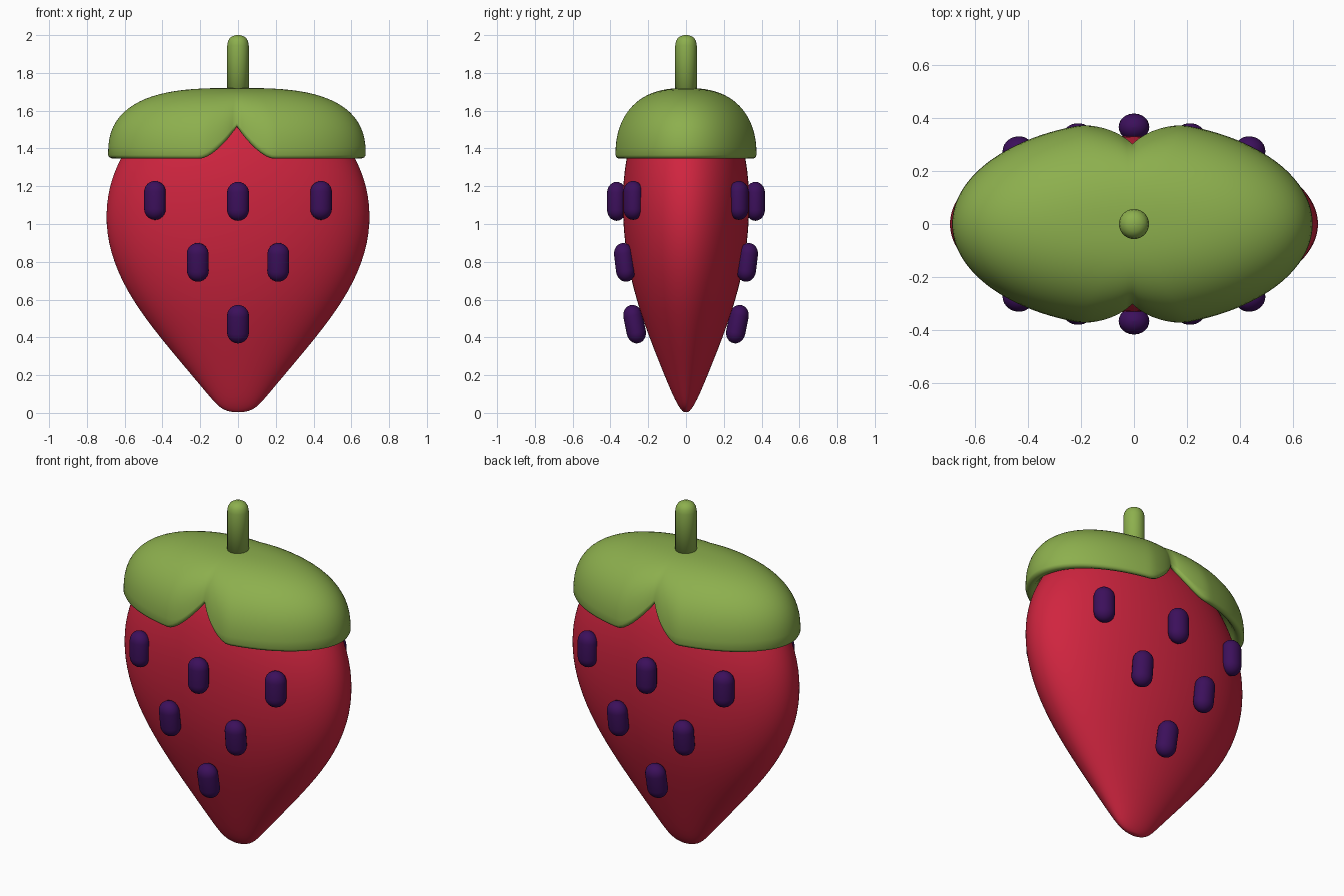
import bpy, bmesh, math
from mathutils import Matrix

if "Cube" in bpy.data.objects:
    bpy.data.objects.remove(bpy.data.objects["Cube"])


def material(name, rgb):
    m = bpy.data.materials.new(name)
    m.diffuse_color = (*rgb, 1)
    m.use_nodes = True
    m.node_tree.nodes["Principled BSDF"].inputs["Base Color"].default_value = m.diffuse_color
    return m


RED = material("berry red", (0.63, 0.018, 0.05))
GREEN = material("leaf green", (0.265, 0.43, 0.075))
PURPLE = material("seed purple", (0.045, 0.005, 0.105))


def skin(name, rings, mat, matrix=Matrix(), angle=180):
    """Bridge rings of points (bottom to top, counter-clockwise) and close both ends."""
    bm = bmesh.new()
    loops = [[bm.verts.new(p) for p in ring] for ring in rings]
    n = len(loops[0])
    for a, b in zip(loops, loops[1:]):
        for i in range(n):
            j = (i + 1) % n
            bm.faces.new((a[i], a[j], b[j], b[i]))
    bm.faces.new(loops[0][::-1])
    bm.faces.new(loops[-1])
    bm.transform(matrix)
    bmesh.ops.recalc_face_normals(bm, faces=bm.faces)
    for f in bm.faces:
        f.smooth = True
    me = bpy.data.meshes.new(name)
    bm.to_mesh(me)
    bm.free()
    me.materials.append(mat)
    ob = bpy.data.objects.new(name, me)
    bpy.context.collection.objects.link(ob)
    return ob


def ellipse(z, rx, ry, n):
    return [(rx * math.cos(2 * math.pi * i / n), ry * math.sin(2 * math.pi * i / n), z)
            for i in range(n)]


# Berry body: flattened, pointed at the bottom (z, half width, half depth)
body_profile = [
    (0.004, 0.02, 0.010), (0.008, 0.055, 0.018), (0.03, 0.10, 0.036), (0.08, 0.145, 0.064),
    (0.2, 0.245, 0.115), (0.4, 0.415, 0.195), (0.6, 0.565, 0.265), (0.8, 0.665, 0.312),
    (1.0, 0.707, 0.335), (1.2, 0.688, 0.337), (1.36, 0.62, 0.315), (1.48, 0.54, 0.285),
    (1.57, 0.42, 0.235), (1.62, 0.28, 0.16), (1.64, 0.1, 0.06)]
body = skin("berry_body", [ellipse(z, a, b, 48) for z, a, b in body_profile], RED)
sub = body.modifiers.new("smooth", 'SUBSURF')
sub.levels = sub.render_levels = 2

# Leaf cap: dome with a V notch at front and back, and a hollow rounded rim
SEG, STEPS = 160, 22
BASE, HEIGHT = 1.365, 0.355
columns = []
for i in range(SEG):
    t = 2 * math.pi * i / SEG
    ox, oy = 0.682 * math.cos(t), 0.39 * math.sin(t)
    c2 = math.cos(t) ** 2
    n, p = 2.4 + 0.6 * c2, 0.45 - 0.05 * c2
    near = max(0.0, 1 - abs(ox) / 0.2)
    lift = 0.17 * near ** 1.6                      # notch height above the rim
    pinch = 0.15 * near ** 1.3                     # notch drawn inward
    smax = (1 - (lift / HEIGHT) ** (1 / p)) ** (1 / n)
    col = []
    # under side, from inside the berry out to the lip
    k = smax * (1 - pinch)
    for s, dz in ((0.70, 0.10), (0.85, 0.055), (0.90, 0.005), (0.93, -0.014),
                  (0.965, -0.019), (0.99, -0.012)):
        col.append((ox * s * smax, oy * s * k, BASE + lift + dz))
    # outer dome, from the rim up to the crown
    for j in range(STEPS):
        s = math.cos(math.pi / 2 * j / STEPS)
        r = s * smax
        z = BASE + HEIGHT * max(0.0, 1 - r ** n) ** p
        col.append((ox * r, oy * r * (1 - pinch * s ** 3), z))
    columns.append(col)
skin("leaf_cap", list(zip(*columns)), GREEN, Matrix.Translation((-0.006, 0, 0)))

# Stem with a rounded tip
stem_profile = [(1.62, 0.057), (1.945, 0.057), (1.968, 0.053), (1.985, 0.043),
                (1.995, 0.028), (2.0, 0.01)]
skin("stem", [ellipse(z, r, r, 32) for z, r in stem_profile], GREEN)

# Seeds: capsules leaning with the berry surface, on front and back
seed_rings = []
for side in (-1, 1):
    for j in range(7):
        a = math.pi / 2 * (j + 0.15) / 6.15
        if side < 0:
            a = math.pi / 2 - a
        r = math.cos(a)
        seed_rings.append(ellipse(side * (0.045 + 0.058 * math.sin(a)),
                                  0.058 * r, 0.051 * r, 24))
# x, distance from the middle plane, z, lean, turn
seeds = [(-0.44, 0.28, 1.125, 0.0, -0.35), (0, 0.367, 1.12, 0.0, 0), (0.44, 0.28, 1.125, 0.0, 0.35),
         (-0.213, 0.325, 0.797, 0.12, -0.1), (0.213, 0.325, 0.797, 0.12, 0.1),
         (0, 0.272, 0.47, 0.2, 0)]
for face, flip in (("front", 0), ("back", math.pi)):
    for i, (x, d, z, lean, turn) in enumerate(seeds):
        m = (Matrix.Rotation(flip, 4, 'Z') @ Matrix.Translation((x, -d, z))
             @ Matrix.Rotation(turn, 4, 'Z') @ Matrix.Rotation(lean, 4, 'X'))
        skin(f"seed_{face}_{i + 1}", seed_rings, PURPLE, m)
